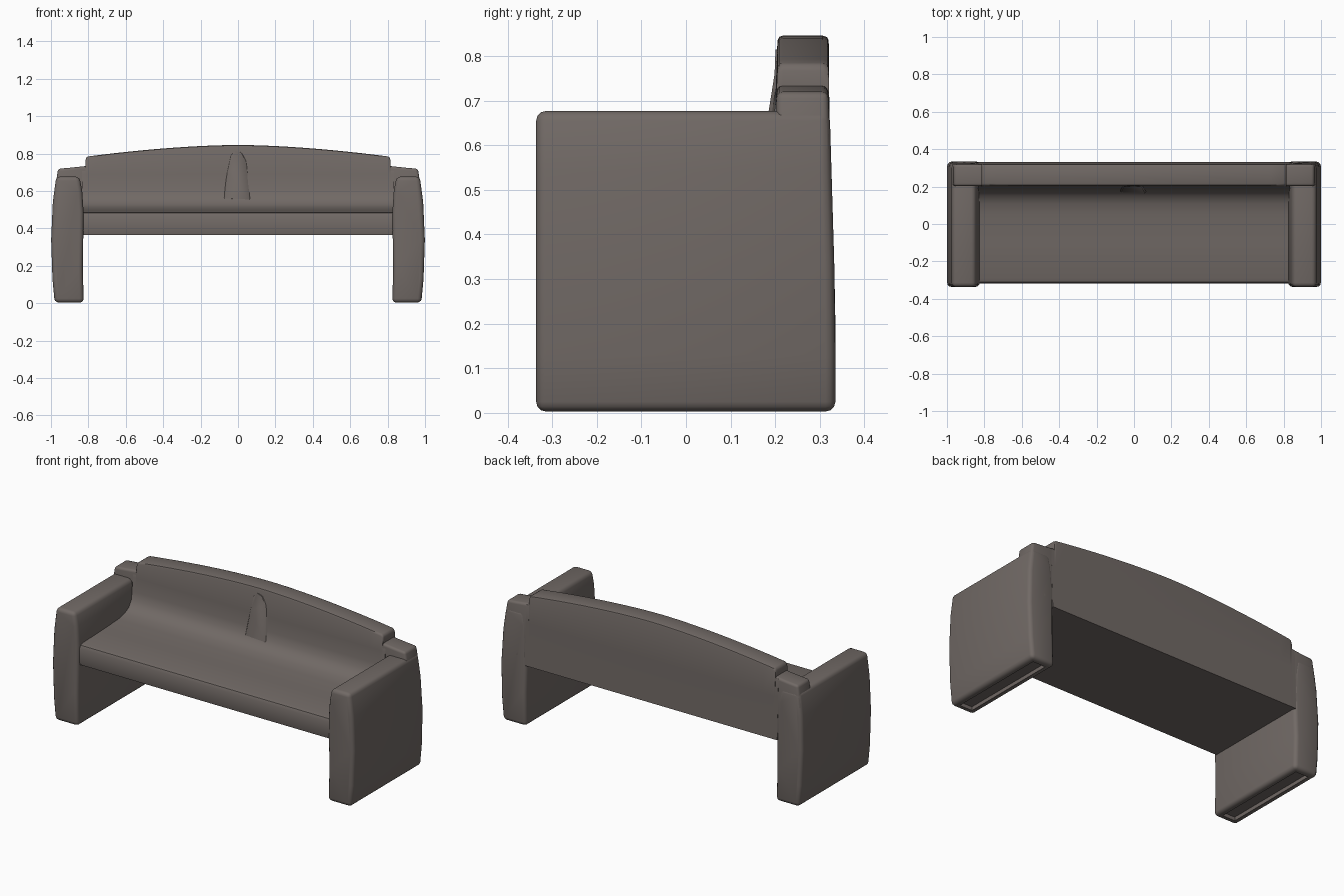
import bpy, bmesh, math

if "Cube" in bpy.data.objects:
    bpy.data.objects.remove(bpy.data.objects["Cube"])

mat = bpy.data.materials.new("warm grey")
mat.diffuse_color = (0.165, 0.142, 0.131, 1)
mat.use_nodes = True
mat.node_tree.nodes["Principled BSDF"].inputs["Base Color"].default_value = mat.diffuse_color


def finish(name, bm, angle=40):
    bmesh.ops.recalc_face_normals(bm, faces=bm.faces)
    me = bpy.data.meshes.new(name)
    bm.to_mesh(me)
    bm.free()
    ob = bpy.data.objects.new(name, me)
    bpy.context.collection.objects.link(ob)
    me.materials.append(mat)
    bpy.ops.object.select_all(action='DESELECT')
    ob.select_set(True)
    bpy.context.view_layer.objects.active = ob
    bpy.ops.object.shade_smooth_by_angle(angle=math.radians(angle))
    return ob


def loft(sections):
    """Skin a row of equal-length closed sections and cap both ends."""
    bm = bmesh.new()
    rings = [[bm.verts.new(p) for p in s] for s in sections]
    n = len(rings[0])
    for a, b in zip(rings, rings[1:]):
        for i in range(n):
            bm.faces.new((a[i], a[(i + 1) % n], b[(i + 1) % n], b[i]))
    bm.faces.new(rings[0])
    bm.faces.new(rings[-1])
    bmesh.ops.recalc_face_normals(bm, faces=bm.faces)
    return bm


def round_edges(bm, width, min_angle=50, segments=3):
    edges = [e for e in bm.edges
             if e.calc_face_angle(0) > math.radians(min_angle)]
    bmesh.ops.bevel(bm, geom=edges, offset=width, segments=segments,
                    profile=0.5, affect='EDGES', clamp_overlap=True)


def back_y(z):
    # rear surface leans slightly forward towards the top
    return 0.335 - max(0, z - 0.25) * 0.03


# Arms: bulged slabs with a shallow recess underneath
arm_profile = [(0.825, 0.003), (0.98, 0.003), (0.992, 0.13), (0.999, 0.34),
               (0.99, 0.54), (0.972, 0.677), (0.848, 0.677), (0.833, 0.6),
               (0.825, 0.48), (0.83, 0.2)]
for side, label in ((-1, "left"), (1, "right")):
    bm = loft([[(side * x, -0.336, z) for x, z in arm_profile],
               [(side * x, back_y(z), z) for x, z in arm_profile]])
    round_edges(bm, 0.022)
    bmesh.ops.recalc_face_normals(bm, faces=bm.faces)
    bm.normal_update()
    base = max((f for f in bm.faces if f.normal.z < -0.9),
               key=lambda f: f.calc_area())
    bmesh.ops.inset_region(bm, faces=[base], thickness=0.02)
    bmesh.ops.inset_region(bm, faces=[base], thickness=0.003, depth=-0.02)
    finish(label + "_arm", bm)

    # Shoulder: raised step joining the arm to the backrest
    sh = [(0.78, 0.4), (0.982, 0.4), (0.98, 0.6), (0.962, 0.719),
          (0.9, 0.724), (0.78, 0.737)]
    bm = loft([[(side * x, 0.203, z) for x, z in sh],
               [(side * x, back_y(z) - 0.002, z) for x, z in sh]])
    round_edges(bm, 0.014, 35)
    finish(label + "_shoulder", bm)


# Seat and backrest: one moulded body with an arched top
def body_section(x, top):
    rim = 0.012
    pts = [(-0.312, 0.365), (-0.317, 0.39), (-0.317, 0.465), (-0.309, 0.481),
           (-0.29, 0.487), (-0.1, 0.493), (0.05, 0.5), (0.11, 0.511),
           (0.15, 0.53), (0.178, 0.565), (0.19, 0.61), (0.2, 0.69),
           (0.205, top - rim), (0.209, top - 0.003), (0.217, top),
           (0.306, top), (0.317, top - 0.004), (0.32, top - rim),
           (0.322, 0.62), (0.331, 0.365)]
    return [(x, y, z) for y, z in pts]


def arch(x):
    # steady slope outside, rounded in the middle
    return 0.846 - 0.061 * (abs(x) / 0.8) ** 1.7


xs = [-0.835, -0.8151, -0.815, -0.81, -0.8]
xs += [-0.8 + 1.6 * i / 24 for i in range(1, 24)]
xs += [0.8, 0.81, 0.815, 0.8151, 0.835]


def top_height(x):
    a = abs(x)
    if a > 0.815:
        return 0.73
    return arch(x) - (0.016 if a > 0.812 else 0.004 if a > 0.805 else 0)


finish("seat_and_backrest", loft([body_section(x, top_height(x)) for x in xs]), 45)

# Low arched relief in the middle of the backrest
outline = [(-0.075, 0.56), (0.065, 0.555), (0.06, 0.65), (0.045, 0.76),
           (0.02, 0.805), (-0.015, 0.815), (-0.04, 0.79), (-0.06, 0.7)]


def front_y(z):
    pts = [(0.53, 0.15), (0.565, 0.178), (0.61, 0.19), (0.69, 0.2), (0.85, 0.206)]
    for (z0, y0), (z1, y1) in zip(pts, pts[1:]):
        if z <= z1:
            return y0 + (y1 - y0) * (z - z0) / (z1 - z0)


finish("backrest_relief", loft([
    [(x, front_y(z) + 0.004, z) for x, z in outline],
    [(x * 0.9, front_y(z) - 0.004, z) for x, z in outline]]), 60)
